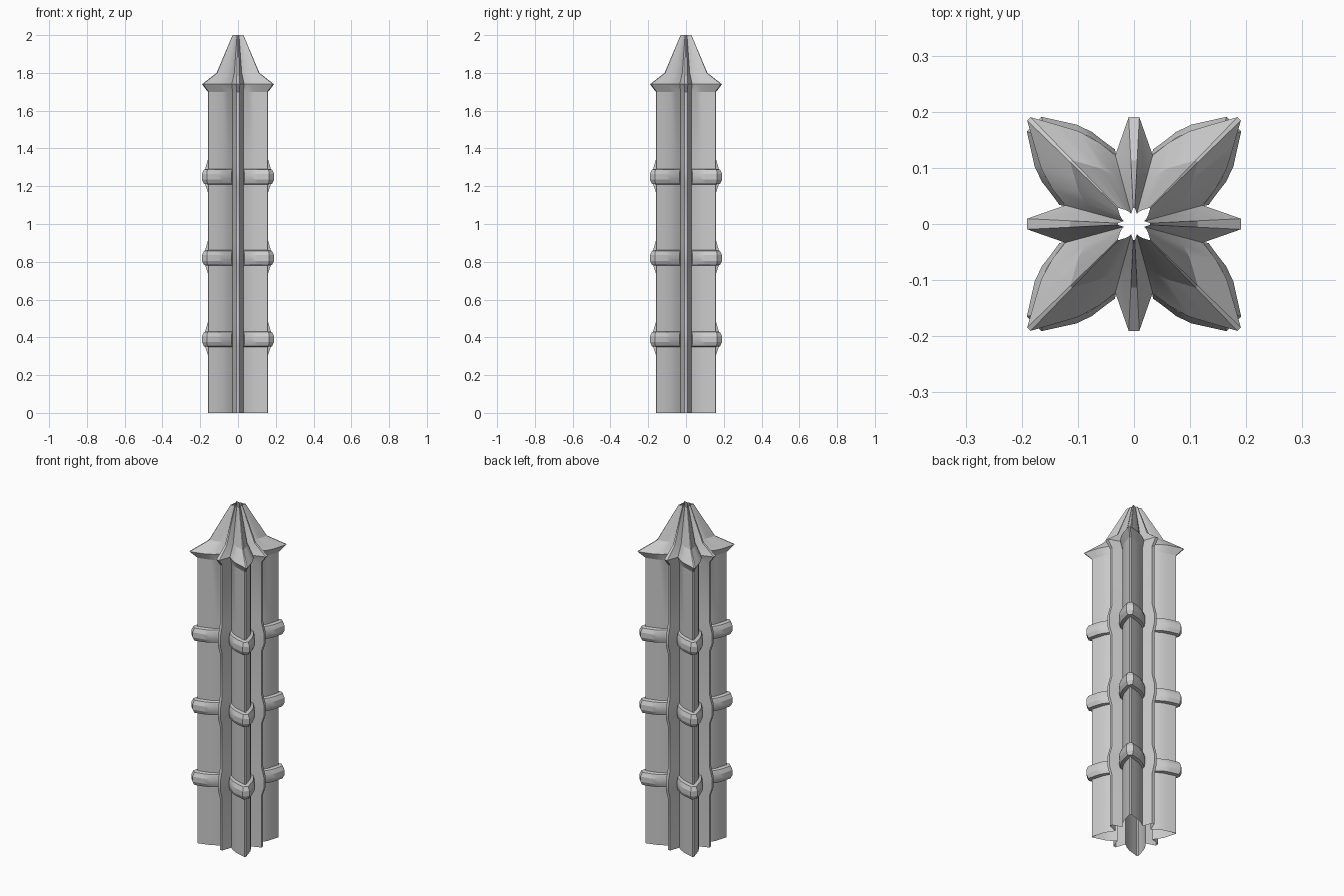
import bpy
import bmesh
from math import pi, radians
from mathutils import Matrix, Vector

if "Cube" in bpy.data.objects:
    bpy.data.objects.remove(bpy.data.objects["Cube"])

BANDS = (0.39, 0.82, 1.25)

# One eighth of the star-shaped cross-section: rib tip, valley, then the convex lobe
EIGHTH = [(0.008, 0.16), (0.028, 0.103), (0.052, 0.122), (0.083, 0.139),
          (0.12, 0.15), (0.155, 0.16)]
QUARTER = EIGHTH + [(y, x) for x, y in reversed(EIGHTH)]


def finish(bm, name):
    bmesh.ops.recalc_face_normals(bm, faces=bm.faces)
    me = bpy.data.meshes.new(name)
    bm.to_mesh(me)
    bm.free()
    ob = bpy.data.objects.new(name, me)
    bpy.context.collection.objects.link(ob)
    bpy.ops.object.select_all(action='DESELECT')
    ob.select_set(True)
    bpy.context.view_layer.objects.active = ob
    bpy.ops.object.shade_smooth_by_angle(angle=radians(20))
    return ob


def bridge(bm, rows, closed):
    n = len(rows[0])
    for a, b in zip(rows, rows[1:]):
        for i in range(n if closed else n - 1):
            j = (i + 1) % n
            bm.faces.new((a[i], a[j], b[j], b[i]))


# Open fluted shaft with pointed cap; the axis ribs swell at each band
levels = [(0, 1, 0)]
for c in BANDS:
    levels += [(c - 0.08, 1, 0), (c - 0.03, 1, 0.017),
               (c + 0.03, 1, 0.017), (c + 0.09, 1, 0)]
levels += [(1.70, 1, 0), (1.74, 1.19, 0), (1.80, 0.71, 0), (2.0, 0.18, 0)]

bm = bmesh.new()
rows = []
for z, scale, swell in levels:
    row = []
    for k in range(4):
        turn = Matrix.Rotation(-k * pi / 2, 3, 'Z')
        for i, (x, y) in enumerate(QUARTER):
            p = Vector((x * scale, y * scale, z))
            if i == 0:
                p.y += swell
            elif i == len(QUARTER) - 1:
                p.x += swell
            row.append(bm.verts.new(turn @ p))
    rows.append(row)
bridge(bm, rows, True)
finish(bm, "fluted_shaft")

# Raised bands wrapped around each corner lobe
outer_half = [(0.034, 0.133), (0.052, 0.146), (0.075, 0.164),
              (0.102, 0.177), (0.165, 0.191)]
inner = EIGHTH[1:] + [(y, x) for x, y in reversed(EIGHTH[1:])]
outer = outer_half + [(y, x) for x, y in reversed(outer_half)]
section = [(0, -0.04), (0.65, -0.037), (1, -0.015), (1, 0.015),
           (0.65, 0.038), (0, 0.042)]
bm = bmesh.new()
for c in BANDS:
    for k in range(4):
        turn = Matrix.Rotation(-k * pi / 2, 3, 'Z')
        rows = []
        for a, b in zip(inner, outer):
            rows.append([bm.verts.new(turn @ Vector((
                a[0] + (b[0] - a[0]) * t, a[1] + (b[1] - a[1]) * t, c + h)))
                for t, h in section])
        bridge(bm, rows, True)
        bm.faces.new(rows[0])
        bm.faces.new(rows[-1])
finish(bm, "lobe_bands")
